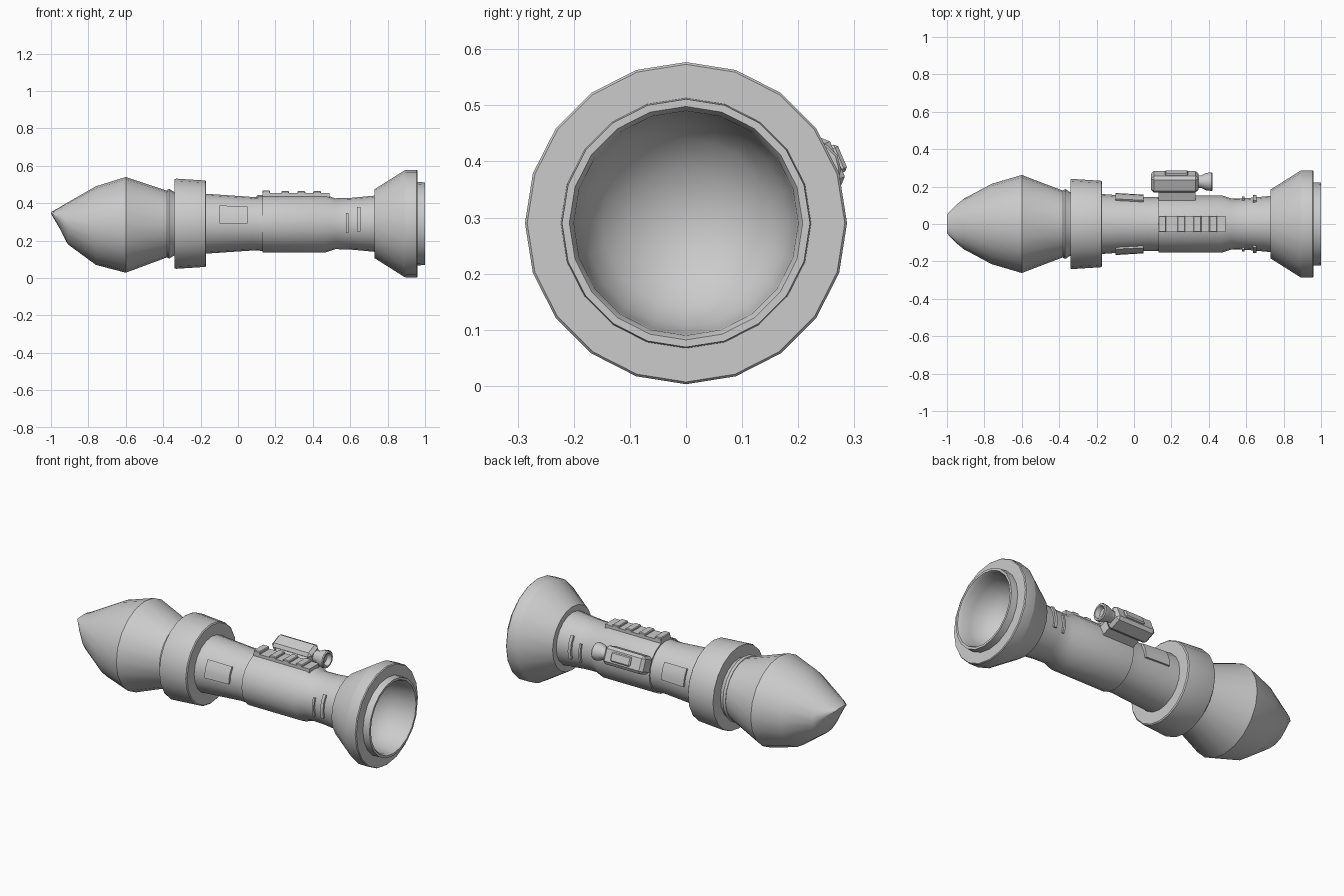
import bpy, bmesh
from math import cos, sin, pi, radians

if "Cube" in bpy.data.objects:
    bpy.data.objects.remove(bpy.data.objects["Cube"])

CZ = 0.29   # height of the launcher axis
SEG = 20


def finish(name, bm, smooth=35):
    bmesh.ops.remove_doubles(bm, verts=bm.verts, dist=1e-5)
    bmesh.ops.recalc_face_normals(bm, faces=bm.faces)
    me = bpy.data.meshes.new(name)
    bm.to_mesh(me)
    bm.free()
    ob = bpy.data.objects.new(name, me)
    bpy.context.collection.objects.link(ob)
    bpy.ops.object.select_all(action='DESELECT')
    ob.select_set(True)
    bpy.context.view_layer.objects.active = ob
    bpy.ops.object.shade_smooth_by_angle(angle=radians(smooth))
    return ob


def loft(name, rings, smooth=35, seg=SEG, close=False):
    """Rings along x: (x, half width y, half height z, centre y, centre z)."""
    bm = bmesh.new()
    loops = [[bm.verts.new((x, cy + ry * cos(2 * pi * i / seg), cz + rz * sin(2 * pi * i / seg)))
              for i in range(seg)] for x, ry, rz, cy, cz in rings]
    pairs = list(zip(loops, loops[1:]))
    if close:
        pairs.append((loops[-1], loops[0]))
    for a, b in pairs:
        for i in range(seg):
            j = (i + 1) % seg
            bm.faces.new((a[i], a[j], b[j], b[i]))
    if not close:
        bm.faces.new(loops[0])
        bm.faces.new(loops[-1])
    return finish(name, bm, smooth)


def lathe(name, profile, cy=0, cz=CZ, **kw):
    return loft(name, [(x, r, r, cy, cz) for x, r in profile], **kw)


def arc_block(name, x0, x1, a0, a1, r0, r1, steps=3):
    """Curved plate hugging the tube; radius r0 at x0, r1 at x1."""
    bm = bmesh.new()
    rows = []
    for k in range(steps + 1):
        a = radians(a0 + (a1 - a0) * k / steps)
        rows.append([bm.verts.new((x, r * cos(a), CZ + r * sin(a)))
                     for x, r in ((x0, r0 - .03), (x0, r0), (x1, r1), (x1, r1 - .03))])
    for p, q in zip(rows, rows[1:]):
        for i in range(4):
            j = (i + 1) % 4
            bm.faces.new((p[i], p[j], q[j], q[i]))
    bm.faces.new(rows[0])
    bm.faces.new(rows[-1])
    return finish(name, bm)


def box(name, x0, x1, r0, r1, t, angle, bevel=0):
    """Box placed at a radial distance r0..r1, turned about the launcher axis."""
    a = radians(angle)
    bm = bmesh.new()
    bmesh.ops.create_cube(bm, size=1)
    for v in bm.verts:
        x = x0 + (v.co.x + .5) * (x1 - x0)
        r = r0 + (v.co.y + .5) * (r1 - r0)
        s = v.co.z * 2 * t
        v.co = (x, r * cos(a) - s * sin(a), CZ + r * sin(a) + s * cos(a))
    if bevel:
        bmesh.ops.bevel(bm, geom=bm.edges[:], offset=bevel, segments=1, affect='EDGES')
    return finish(name, bm, 20)


# Warhead: nose pinched into a raised, flat tip
loft("warhead", [
    (-1.0, .05, .004, 0, .348),
    (-.955, .098, .055, 0, .322),
    (-.91, .135, .112, 0, .292),
    (-.76, .215, .21, 0, .28),
    (-.6, .262, .256, 0, .284),
    (-.385, .18, .18, 0, .288),
    (-.34, .17, .17, 0, .29)], smooth=30)
lathe("warhead_ring", [(-.385, .165), (-.38, .18), (-.368, .187), (-.345, .172), (-.33, .165)])

# Muzzle collar and tube
lathe("collar", [(-.34, .16), (-.34, .238), (-.33, .241), (-.175, .231), (-.17, .225), (-.17, .15)])
lathe("tube", [(-.35, .165), (-.17, .16), (.08, .143), (.13, .145), (.13, .153),
               (.47, .153), (.52, .136), (.6, .138), (.74, .151)])

# Rear flare with hollow, rounded nozzle
lathe("flare_nozzle", [
    (.73, .0), (.73, .184), (.89, .285), (.897, .287), (.955, .287), (.96, .283),
    (.96, .223), (1.0, .221), (1.0, .208), (.985, .2), (.93, .197),
    (.87, .182), (.82, .15), (.785, .1), (.765, .05), (.76, 0)])

# Side panels and vent ribs on both sides
for side in ("front", "back"):
    def mir(a): return 180 - a if side == "front" else a
    arc_block(side + "_panel", -.1, .05, mir(0), mir(36), .166, .157)
    arc_block(side + "_rib_a", .578, .59, mir(-20), mir(23), .148, .148)
    arc_block(side + "_rib_b", .636, .654, mir(-16), mir(35), .154, .154)

# Top rail with teeth
box("top_rail", .13, .49, .12, .163, .044, 90)
for i, x in enumerate((.13, .232, .318, .402)):
    box(f"rail_tooth_{i + 1}", x, x + .042, .15, .178 if i == 0 else .174, .044, 90, .004)

# Sight on the back side, tilted up
A = 23
ca, sa = cos(radians(A)), sin(radians(A))
box("sight_mount", .13, .33, .12, .21, .032, A)
box("sight_body", .09, .345, .198, .293, .05, A, .016)
box("sight_side_plate", .165, .29, .28, .303, .026, A, .006)
lathe("sight_eyepiece", [(.33, .034), (.36, .034), (.385, .046), (.415, .05), (.42, .046),
                         (.42, .036), (.395, .028)],
      cy=.246 * ca, cz=CZ + .246 * sa, seg=12)
